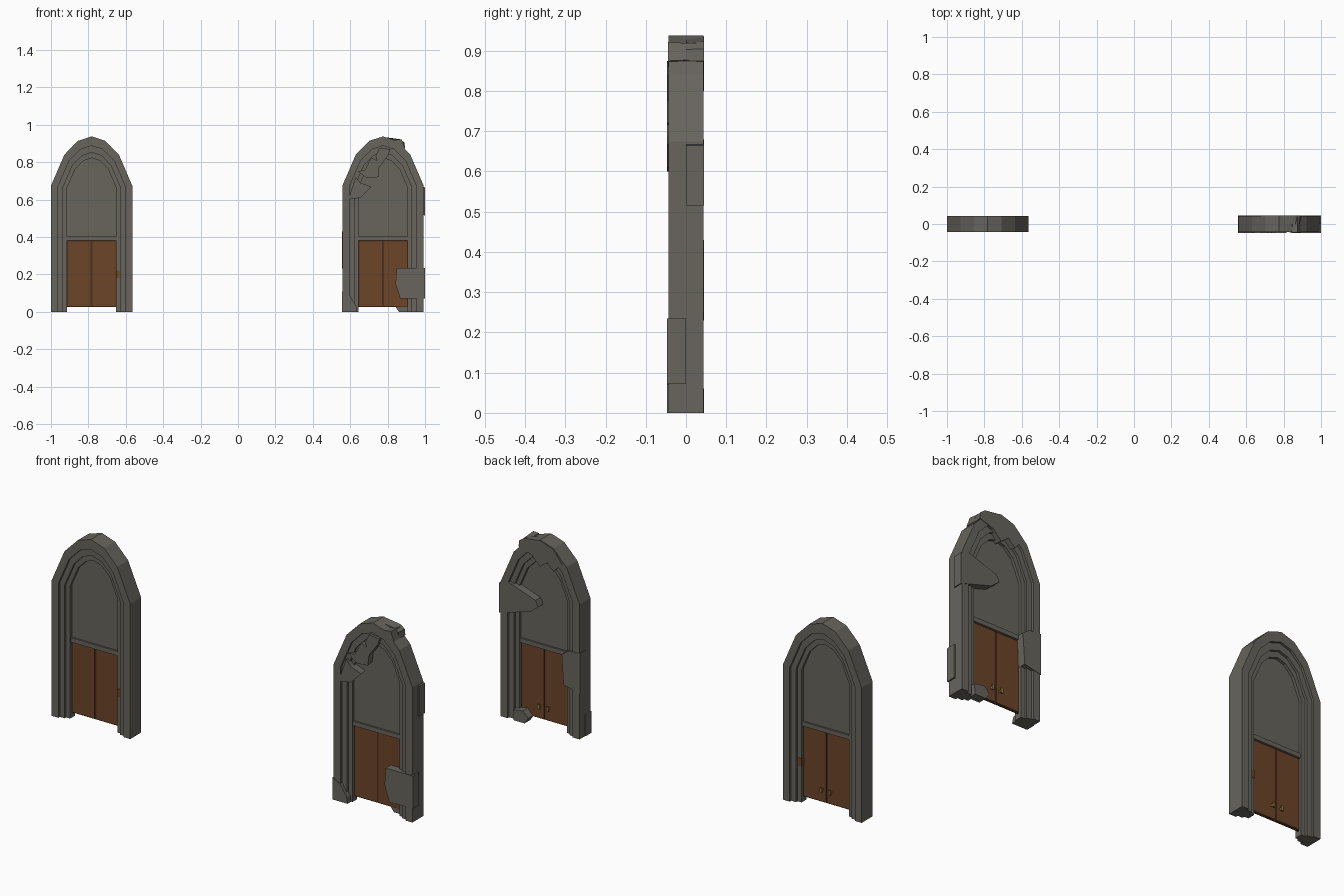
import bpy, bmesh

def material(name, rgb):
    m = bpy.data.materials.new(name)
    m.diffuse_color = (*rgb, 1)
    return m

STONE = material("grey stone", (0.135, 0.128, 0.108))
WOOD = material("brown wood", (0.152, 0.058, 0.022))
DARK = material("dark wood", (0.075, 0.03, 0.012))
BRASS = material("brass", (0.3, 0.18, 0.04))

def prism(name, pts, y0, y1, mat, x=0.0, taper=1.0):
    """Extrude an x-z outline from y0 to y1; taper shrinks the y1 end."""
    bm = bmesh.new()
    cx = sum(p[0] for p in pts) / len(pts)
    cz = sum(p[1] for p in pts) / len(pts)
    a = [bm.verts.new((x + px, y0, pz)) for px, pz in pts]
    b = [bm.verts.new((x + cx + (px - cx) * taper, y1, max(0, cz + (pz - cz) * taper)))
         for px, pz in pts]
    bm.faces.new(a)
    bm.faces.new(b[::-1])
    n = len(pts)
    for i in range(n):
        bm.faces.new((a[i], b[i], b[(i + 1) % n], a[(i + 1) % n]))
    bmesh.ops.recalc_face_normals(bm, faces=bm.faces)
    me = bpy.data.meshes.new(name)
    bm.to_mesh(me)
    bm.free()
    me.materials.append(mat)
    ob = bpy.data.objects.new(name, me)
    bpy.context.collection.objects.link(ob)
    return ob

def box(name, x0, x1, z0, z1, y0, y1, mat, x=0.0):
    return prism(name, [(x0, z0), (x1, z0), (x1, z1), (x0, z1)], y0, y1, mat, x)

def arch(w, base=0.0):
    """Pointed arch outline of half-width w, from the left foot to the right foot."""
    s = w / 0.2175
    spring, rise = 0.647 + 0.027 * s, 0.264 * s
    half = [(-w, base), (-w, spring), (-w * 0.67, spring + rise * 0.63),
            (-w * 0.335, spring + rise * 0.91)]
    return half + [(0, spring + rise)] + [(-px, pz) for px, pz in half[::-1]]

def doorway(x):
    # stepped stone surround
    widths = [0.2175, 0.18, 0.153, 0.131]
    for i, d in enumerate([0.043, 0.031, 0.019]):
        prism(f"arch_step_{i + 1}", arch(widths[i]) + arch(widths[i + 1])[::-1], -d, d, STONE, x)
    # panel over the doors, lintel
    prism("arch_panel", arch(0.133, 0.39), -0.005, 0.005, STONE, x)
    box("lintel", -0.131, 0.131, 0.38, 0.402, -0.014, 0.014, STONE, x)
    # door leaves with a dark border and handles on the back
    box("door_border", -0.131, 0.131, 0.025, 0.382, -0.003, 0.003, DARK, x)
    for s in (-1, 1):
        a, b = sorted((s * 0.005, s * 0.127))
        box("door_leaf", a, b, 0.031, 0.377, -0.006, 0.006, WOOD, x)
        box("handle_stem", s * 0.024 - 0.004, s * 0.024 + 0.004, 0.086, 0.094,
            0.005, 0.02, BRASS, x)
        box("handle_plate", s * 0.024 - 0.006, s * 0.024 + 0.006, 0.078, 0.102,
            0.017, 0.023, BRASS, x)

doorway(-0.7825)
doorway(0.7755)
box("hinge_block", -0.653, -0.634, 0.18, 0.22, -0.021, 0.021, WOOD)

# broken stone slabs on the front of the right doorway
front = [
    [(0.849, 0.235), (1.0, 0.235), (1.0, 0.072), (0.867, 0.07), (0.842, 0.15)],
    [(0.59, 0.6), (0.605, 0.65), (0.63, 0.72), (0.655, 0.69), (0.713, 0.668), (0.655, 0.61)],
    [(0.64, 0.75), (0.68, 0.76), (0.713, 0.825), (0.758, 0.80), (0.75, 0.72), (0.69, 0.715)],
    [(0.735, 0.83), (0.755, 0.875), (0.815, 0.87), (0.805, 0.84), (0.758, 0.775)],
    [(0.555, 0.0), (0.555, 0.11), (0.60, 0.085), (0.633, 0.03), (0.638, 0.0)],
]
for i, p in enumerate(front):
    prism(f"front_slab_{i + 1}", p, -0.047, 0.0, STONE, 0, 1.0 if i in (0, 4) else 0.9)

# broken stone slabs on the back of the right doorway
back = [
    [(1.0, 0.515), (1.0, 0.665), (0.945, 0.68), (0.80, 0.63), (0.785, 0.60), (0.83, 0.565)],
    [(0.893, 0.875), (0.89, 0.905), (0.865, 0.923), (0.775, 0.935), (0.70, 0.91),
     (0.655, 0.85), (0.70, 0.80), (0.735, 0.835), (0.775, 0.805), (0.82, 0.85)],
    [(0.555, 0.23), (0.555, 0.43), (0.62, 0.425), (0.655, 0.40), (0.645, 0.25)],
    [(0.86, 0.0), (0.92, 0.0), (0.925, 0.05), (0.87, 0.06), (0.84, 0.03)],
]
for i, p in enumerate(back):
    prism(f"back_slab_{i + 1}", p, 0.045, 0.0, STONE, 0, 0.95 if i == 1 else 1.0)

# wedge poking out beside the crown
prism("crown_chip", [(0.83, 0.89), (0.845, 0.92), (0.875, 0.922), (0.893, 0.875), (0.87, 0.86)],
      -0.045, 0.045, STONE, 0, 0.8)
